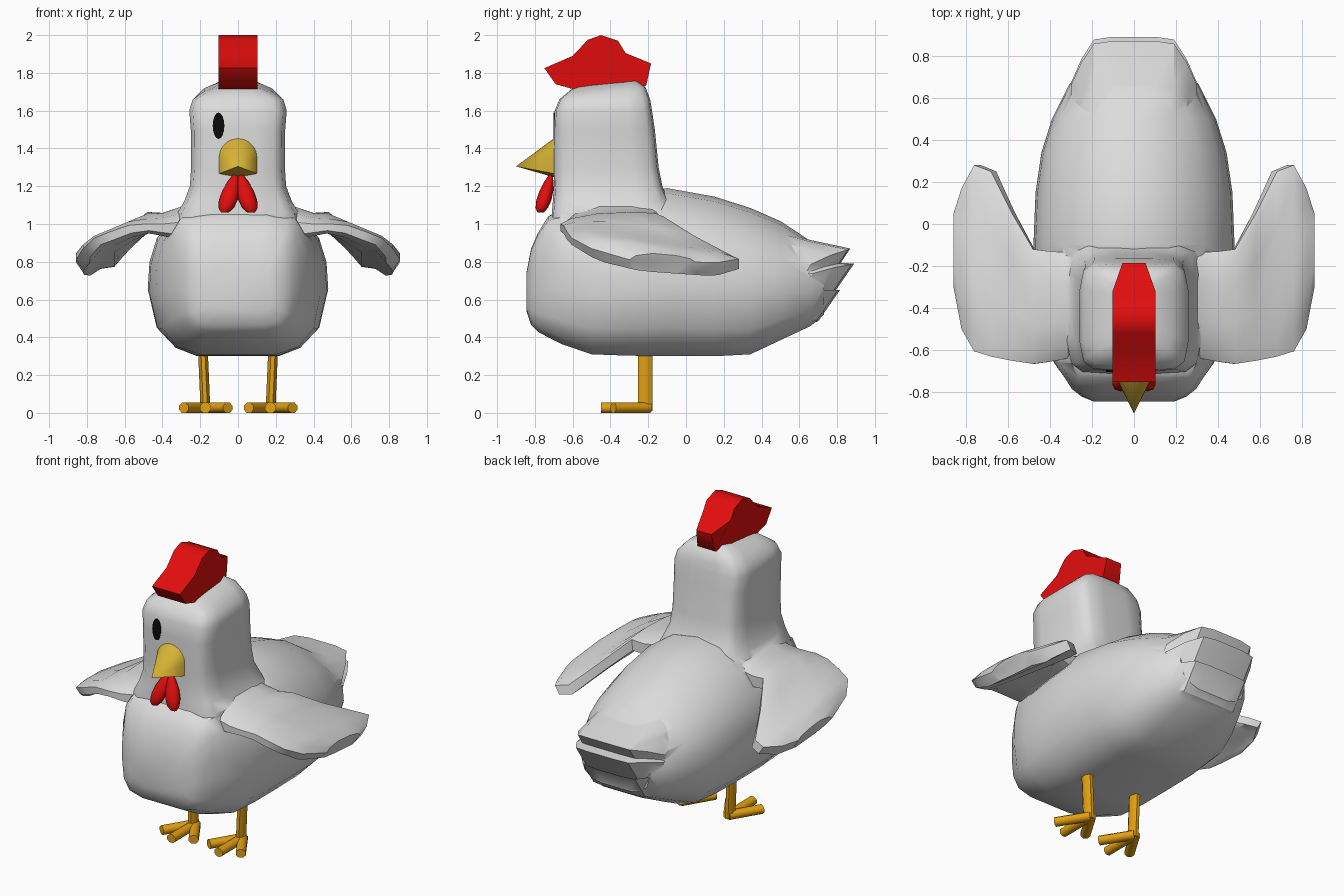
import bpy, bmesh, math
from mathutils import Vector

if "Cube" in bpy.data.objects:
    bpy.data.objects.remove(bpy.data.objects["Cube"])


def material(name, r, g, b):
    m = bpy.data.materials.new(name)
    m.diffuse_color = (r, g, b, 1)
    m.use_nodes = True
    m.node_tree.nodes["Principled BSDF"].inputs["Base Color"].default_value = m.diffuse_color
    return m


WHITE = material("feather_white", 0.72, 0.72, 0.72)
RED = material("comb_red", 0.76, 0.004, 0.004)
BEAK = material("beak_yellow", 0.68, 0.45, 0.035)
LEG = material("leg_orange", 0.78, 0.36, 0.006)
BLACK = material("eye_black", 0.003, 0.003, 0.003)


def smooth(ob, angle):
    bpy.ops.object.select_all(action='DESELECT')
    bpy.context.view_layer.objects.active = ob
    ob.select_set(True)
    bpy.ops.object.shade_smooth_by_angle(angle=math.radians(angle))


def finish(name, bm, mat, angle=40):
    bmesh.ops.recalc_face_normals(bm, faces=bm.faces)
    me = bpy.data.meshes.new(name)
    bm.to_mesh(me)
    bm.free()
    me.materials.append(mat)
    ob = bpy.data.objects.new(name, me)
    bpy.context.collection.objects.link(ob)
    smooth(ob, angle)
    return ob


def loft(name, rings, mat, angle=40):
    """Closed skin through rings that share one point count."""
    bm = bmesh.new()
    vs = [[bm.verts.new(p) for p in r] for r in rings]
    n = len(vs[0])
    for a, b in zip(vs, vs[1:]):
        for i in range(n):
            j = (i + 1) % n
            bm.faces.new((a[i], a[j], b[j], b[i]))
    bm.faces.new(vs[0])
    bm.faces.new(vs[-1])
    return finish(name, bm, mat, angle)


def tube(name, a, b, rx, ry, mat, sides=8):
    """Straight rod from a to b."""
    a, b = Vector(a), Vector(b)
    d = (b - a).normalized()
    u = Vector((1, 0, 0)) if abs(d.z) > 0.7 else d.cross(Vector((0, 0, 1))).normalized()
    v = d.cross(u).normalized()
    ang = [2 * math.pi * (i + 0.5) / sides for i in range(sides)]
    return loft(name, [[p + u * rx * math.cos(t) + v * ry * math.sin(t) for t in ang]
                       for p in (a, b)], mat, 50)


# Body: egg-like section, turning boxy at the chest (y, bottom, top, half width, boxiness)
egg = [(0, 1), (.35, .97), (.7, .84), (.9, .7), (.98, .56), (1, .4), (.9, .17), (.69, .05), (.45, 0), (0, 0)]
box = [(0, 1), (.45, 1), (.82, .98), (.95, .85), (1, .65), (1, .4), (.96, .18), (.82, .05), (.5, 0), (0, 0)]
stations = [(-.845, .54, .74, .19, 1), (-.82, .465, .87, .25, 1), (-.785, .43, .95, .295, 1),
            (-.73, .40, 1.04, .33, .9), (-.66, .365, 1.08, .38, .7), (-.5, .31, 1.10, .435, .35),
            (-.3, .303, 1.15, .47, .1), (-.1, .30, 1.19, .478, 0), (.15, .30, 1.145, .468, 0),
            (.34, .31, 1.085, .44, 0), (.5, .385, 1.015, .39, 0), (.66, .46, .91, .31, 0), (.73, .52, .87, .25, 0)]


def body_ring(y, zb, zt, w, k):
    pts = [((a[0] + k * (b[0] - a[0])) * w, y, zb + (a[1] + k * (b[1] - a[1])) * (zt - zb)) for a, b in zip(egg, box)]
    return pts + [(-p[0], p[1], p[2]) for p in pts[-2:0:-1]]


body = loft("body", [body_ring(*s) for s in stations], WHITE)

# Head and neck: rounded rectangles stacked in z (z, front, back, half width)
corner = [(1, .5), (.93, .84), (.76, .97), (.35, 1)]
plan = corner + [(-x, y) for x, y in corner[::-1]]
plan += [(-x, -y) for x, y in corner] + [(x, -y) for x, y in corner[::-1]]
levels = [(.9, -.72, -.12, .30), (1.0, -.715, -.08, .325), (1.06, -.71, -.08, .32), (1.12, -.705, -.09, .285),
          (1.2, -.70, -.125, .255), (1.3, -.70, -.145, .248), (1.5, -.70, -.165, .25), (1.6, -.695, -.18, .258),
          (1.66, -.67, -.19, .24), (1.71, -.63, -.215, .18), (1.742, -.59, -.26, .1)]
head = loft("head", [[(x * w, (f + b) / 2 + y * (b - f) / 2, z + (.016 * y if z > 1.7 else 0)) for x, y in plan]
                     for z, f, b, w in levels], WHITE)

# Tail: notched feather profile, shrinking towards both sides
tail_profile = [(.5, .96), (.66, .915), (.87, .87), (.82, .795), (.89, .79), (.78, .63),
                (.815, .65), (.70, .485), (.5, .41)]
tail = loft("tail", [[(x, .45 + (y - .45) * s, .66 + (z - .66) * t) for y, z in tail_profile]
                     for x, s, t in ((-.30, .5, .6), (-.25, .76, .84), (-.19, .97, .97), (-.1, 1, 1),
                                     (.1, 1, 1), (.19, .97, .97), (.25, .76, .84), (.30, .5, .6))], WHITE, 30)

# Wings: drooping slabs, higher in front (x, front, back, top front, top back, thickness front, back)
ribs = [(.20, -.62, -.14, 1.08, 1.11, .2, .2), (.32, -.64, -.135, 1.05, 1.07, .14, .14),
        (.40, -.655, -.13, 1.03, 1.05, .1, .1), (.48, -.665, -.12, 1.025, 1.06, .08, .1),
        (.58, -.65, .05, 1.02, .95, .09, .08), (.68, -.63, .25, .985, .845, .09, .08),
        (.76, -.605, .28, .95, .83, .08, .075), (.82, -.50, .17, .90, .815, .10, .095), (.858, -.30, .05, .835, .815, .08, .085)]
chord = [(0, .3, .75), (.1, 0, .95), (.35, -.2, 1), (.7, -.15, 1), (.92, 0, 1), (1, .2, .9)]


def wing(name, side):
    rings = []
    for x, f, b, tf, tb, hf, hb in ribs:
        lean = .04 * max(0, (x - .4) / .45)

        def point(c, t, dx):
            return side * (x - dx), f + c * (b - f), tf + c * (tb - tf) - t * (hf + c * (hb - hf))
        rings.append([point(c, t, 0) for c, t, _ in chord] + [point(c, u, lean) for c, _, u in chord[::-1]])
    return loft(name, rings, WHITE)


# Join the feathered parts into one skin
for part in (head, tail, wing("left_wing", 1), wing("right_wing", -1)):
    mod = body.modifiers.new("join", 'BOOLEAN')
    mod.operation, mod.solver, mod.object = 'UNION', 'EXACT', part
    bpy.context.view_layer.objects.active = body
    bpy.ops.object.modifier_apply(modifier=mod.name)
    bpy.data.objects.remove(part)
smooth(body, 55)

# Comb: side profile, narrower towards the back
comb_profile = [(-.75, 1.825), (-.69, 1.74), (-.60, 1.715), (-.33, 1.75), (-.24, 1.715), (-.21, 1.735), (-.185, 1.85),
                (-.32, 1.905), (-.36, 1.97), (-.45, 2.0), (-.52, 1.975), (-.60, 1.89)]


def comb_side(s):
    return [(s * (.102 if y < -.3 else .102 - (y + .32) * .35), y, z) for y, z in comb_profile]


loft("comb", [comb_side(-1), comb_side(1)], RED, 60)

# Beak: arched base drawn to a point
bm = bmesh.new()
arch = [(.105 * math.cos(a), -.69, 1.355 + .105 * math.sin(a))
        for a in (math.pi * i / 10 for i in range(11))] + [(-.105, -.69, 1.265), (0, -.69, 1.245), (.105, -.69, 1.265)]
base = [bm.verts.new(p) for p in arch]
tip = bm.verts.new((0, -.90, 1.305))
for i, v in enumerate(base):
    bm.faces.new((v, base[(i + 1) % len(base)], tip))
bm.faces.new(base)
finish("beak", bm, BEAK, 50)

# Wattles: two teardrop lobes (height, radius)
drop = [(0, .01), (.04, .03), (.09, .046), (.14, .05), (.18, .041), (.203, .022)]
for side, name in ((1, "left_wattle"), (-1, "right_wattle")):
    loft(name, [[(side * (.014 + .27 * h) + r * math.cos(a), -.715 - .27 * h + .8 * r * math.sin(a), 1.265 - h)
                 for a in (math.pi * i / 4 for i in range(8))] for h, r in drop], RED, 60)

# Eye: thin oval plate
loft("eye", [[(-.103 + .031 * math.cos(a), y, 1.52 + .07 * math.sin(a))
              for a in (math.pi * i / 8 for i in range(16))] for y in (-.695, -.7025)], BLACK)

# Legs and three-toed feet
for side, name in ((1, "left"), (-1, "right")):
    tube(name + "_leg", (side * .187, -.215, .36), (side * .172, -.215, .01), .028, .042, LEG)
    for i, (dx, y) in enumerate(((-.115, -.385), (0, -.45), (.118, -.385))):
        tube(f"{name}_toe_{i + 1}", (side * .172, -.195, .027), (side * .172 + dx, y, .027), .032, .029, LEG)
